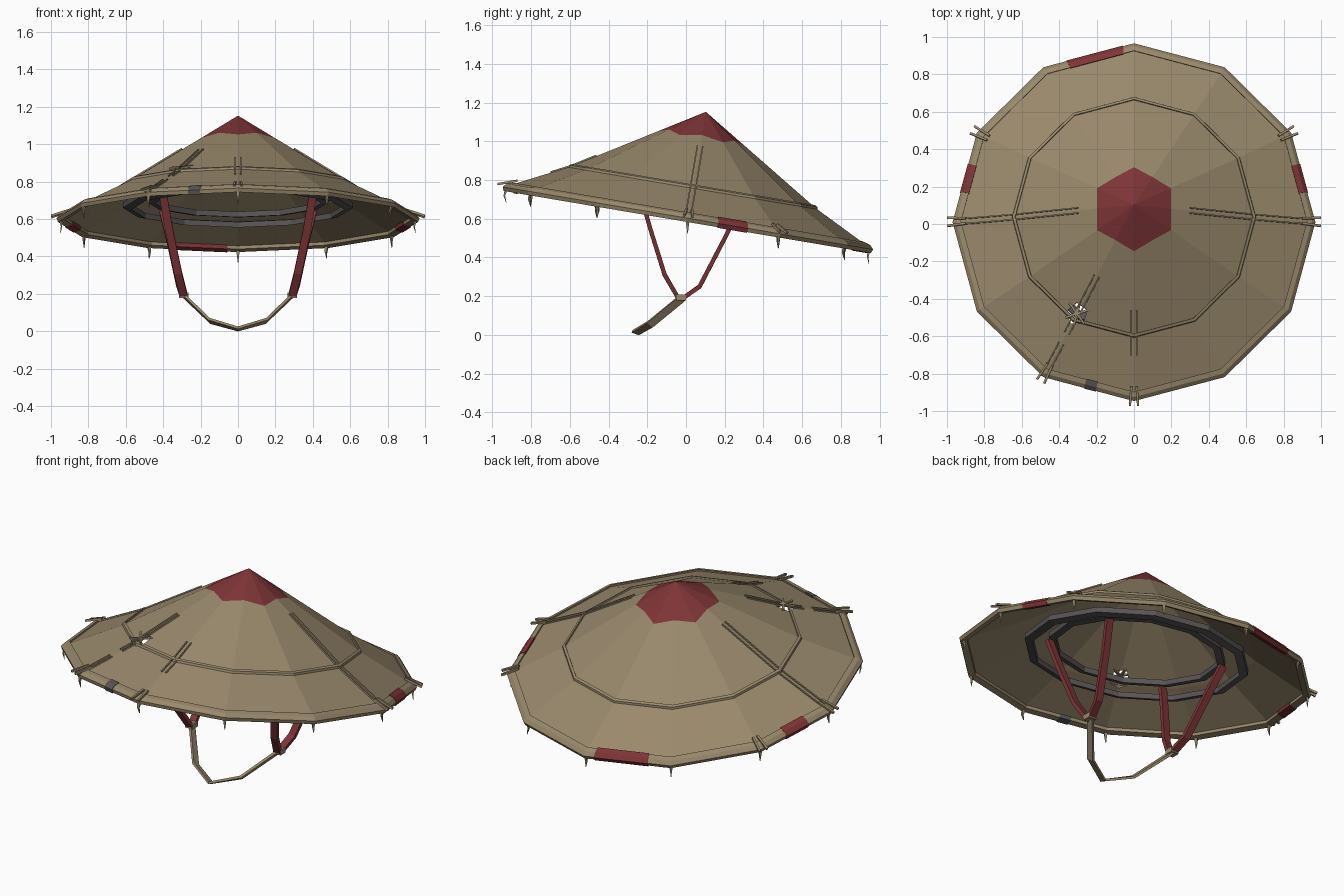
import bpy, bmesh, math, random
from mathutils import Matrix, Vector

random.seed(4)
old = bpy.data.objects.get("Cube")
if old:
    bpy.data.objects.remove(old, do_unlink=True)


def material(name, rgb):
    m = bpy.data.materials.new(name)
    m.use_nodes = True
    m.diffuse_color = (*rgb, 1)
    bsdf = m.node_tree.nodes["Principled BSDF"]
    bsdf.inputs["Base Color"].default_value = (*rgb, 1)
    bsdf.inputs["Roughness"].default_value = 0.9
    return m


STRAW = material("straw tan", (0.32, 0.25, 0.15))
RED = material("dark red cloth", (0.21, 0.035, 0.038))
GREY = material("charcoal cloth", (0.10, 0.09, 0.09))

SIDES = 12
TILT = Matrix.Translation((0, 0.01, 0.605)) @ Matrix.Rotation(math.radians(-9.6), 4, 'X')
APEX, MID, RIM = (0, 0.555), (0.645, 0.158), (0.96, 0.0)


def finish(name, bm, mats, matrix=None):
    bmesh.ops.recalc_face_normals(bm, faces=bm.faces)
    me = bpy.data.meshes.new(name)
    bm.to_mesh(me)
    bm.free()
    for m in mats:
        me.materials.append(m)
    ob = bpy.data.objects.new(name, me)
    bpy.context.scene.collection.objects.link(ob)
    if matrix:
        ob.matrix_world = matrix
    return ob


def height(r):
    a, b = (APEX, MID) if r < MID[0] else (MID, RIM)
    return a[1] + (b[1] - a[1]) * (r - a[0]) / (b[0] - a[0])


def corner(k, r, h):
    # k counts hat corners clockwise from the back
    t = math.tau * k / SIDES
    return Vector((r * math.sin(t), r * math.cos(t), h))


def on_shell(k, r, lift=0.0):
    return corner(k, r, height(r) + lift)


def lathe(name, profile, mat):
    """Closed profile of (radius, height) swept round the hat."""
    bm = bmesh.new()
    rings = [[bm.verts.new(corner(k, r, h)) for r, h in profile] for k in range(SIDES)]
    n = len(profile)
    for k in range(SIDES):
        a, b = rings[k], rings[(k + 1) % SIDES]
        for i in range(n):
            j = (i + 1) % n
            bm.faces.new((a[i], a[j], b[j], b[i]))
    return finish(name, bm, [mat], TILT)


def sweep(name, points, side, width, thick, mat, matrix=None, taper=1.0):
    """Flat ribbon along points, its width lying along side."""
    bm = bmesh.new()
    pts = [Vector(p) for p in points]
    rows = []
    for i, p in enumerate(pts):
        tan = (pts[min(i + 1, len(pts) - 1)] - pts[max(i - 1, 0)]).normalized()
        w = Vector(side)
        w = (w - tan * w.dot(tan)).normalized()
        t = tan.cross(w)
        s = 0.5 * (1 + (taper - 1) * i / (len(pts) - 1))
        rows.append([bm.verts.new(p + w * width * s * u + t * thick * s * v)
                     for u, v in ((-1, -1), (1, -1), (1, 1), (-1, 1))])
    for a, b in zip(rows, rows[1:]):
        for i in range(4):
            j = (i + 1) % 4
            bm.faces.new((a[i], a[j], b[j], b[i]))
    bm.faces.new(rows[0])
    bm.faces.new(rows[-1])
    return finish(name, bm, [mat], matrix)


# Shell: faceted cone with a hexagonal red cap and a thin wall
def shell_row(bm, radius, drop, hexagon=False):
    row = []
    for k in range(SIDES):
        r = radius * (math.cos(math.pi / 6) if hexagon and k % 2 else 1)
        row.append(bm.verts.new(on_shell(k, r, -drop)))
    return row


bm = bmesh.new()
top = bm.verts.new((0, 0, APEX[1]))
under = bm.verts.new((0, 0, APEX[1] - 0.014))
rows = [shell_row(bm, 0.228, 0, True), shell_row(bm, MID[0], 0), shell_row(bm, RIM[0], 0),
        shell_row(bm, RIM[0], 0.012), shell_row(bm, MID[0], 0.012)]
for k in range(SIDES):
    n = (k + 1) % SIDES
    bm.faces.new((top, rows[0][k], rows[0][n])).material_index = 1
    bm.faces.new((under, rows[-1][k], rows[-1][n]))
    for a, b in zip(rows, rows[1:]):
        bm.faces.new((a[k], b[k], b[n], a[n]))
shell = finish("hat_shell", bm, [STRAW, RED], TILT)

# Torn hole through the shell
bm = bmesh.new()
bmesh.ops.create_cone(bm, cap_ends=True, segments=5, radius1=0.058, radius2=0.058, depth=0.3)
cutter = finish("hole_cutter", bm, [], TILT @ Matrix.Translation(on_shell(7, 0.61)))
cutter.hide_render = True
mod = shell.modifiers.new("hole", 'BOOLEAN')
mod.operation, mod.solver, mod.object = 'DIFFERENCE', 'EXACT', cutter
bpy.context.view_layer.update()
cut = bpy.data.meshes.new_from_object(shell.evaluated_get(bpy.context.evaluated_depsgraph_get()))
shell.modifiers.clear()
shell.data = cut
bpy.data.objects.remove(cutter, do_unlink=True)

# Rim, middle hoop and the two head bands inside
rim_profile = [(0.962, -0.022), (0.97, -0.002), (0.952, 0.018), (0.925, 0.028), (0.925, -0.012)]
lathe("rim_binding", rim_profile, STRAW)
lathe("middle_hoop", [(0.632, 0.158), (0.636, 0.174), (0.65, 0.167), (0.654, 0.145)], STRAW)
lathe("outer_head_band", [(0.57, 0.045), (0.615, 0.055), (0.615, 0.085), (0.57, 0.075)], GREY)
lathe("inner_head_band", [(0.445, 0.08), (0.485, 0.085), (0.485, 0.115), (0.445, 0.11)], GREY)


# Cloth wraps hugging stretches of the rim
def rim_wrap(name, k, start, end, mat):
    bm = bmesh.new()
    cr = sum(r for r, _ in rim_profile) / len(rim_profile)
    ch = sum(h for _, h in rim_profile) / len(rim_profile)
    ends = []
    for f in (start, end):
        ends.append([bm.verts.new(corner(k, cr + (r - cr) * 1.15, ch + (h - ch) * 1.15).lerp(
            corner(k + 1, cr + (r - cr) * 1.15, ch + (h - ch) * 1.15), f)) for r, h in rim_profile])
    a, b = ends
    for i in range(len(a)):
        j = (i + 1) % len(a)
        bm.faces.new((a[i], a[j], b[j], b[i]))
    bm.faces.new(a)
    bm.faces.new(b)
    finish(name, bm, [mat], TILT)


rim_wrap("back_wrap", 11, 0.26, 0.88, RED)
rim_wrap("left_wrap", 2, 0.35, 0.67, RED)
rim_wrap("right_wrap", 9, 0.33, 0.65, RED)
rim_wrap("front_wrap", 6, 0.42, 0.55, GREY)

# Loose straws hanging below each rim corner
for k in range(SIDES):
    p = TILT @ corner(k, 0.95, -0.01)
    out = corner(k, 1, 0)
    sway = out * random.uniform(-0.012, 0.012)
    sweep(f"hanging_straw_{k}", [p, p + sway + Vector((0, 0, -0.035)), p + Vector((0, 0, -0.07))],
          out.cross(Vector((0, 0, 1))), 0.02, 0.014, STRAW, taper=0.15)

# Straw ends tied across some rim corners
for k in (2, 3, 6, 7, 9, 10):
    across = corner(k + 3, 1, 0)
    for s in (-1, 1):
        a = on_shell(k, 0.9, 0.012) + across * 0.014 * s
        b = corner(k, 0.998, 0.008) + across * 0.022 * s
        sweep(f"rim_straw_{k}_{s}", [a, b], across, 0.012, 0.012, STRAW, TILT)

# Pairs of raised straws running down the ridges
for k, r0, r1 in ((3, 0.3, 0.95), (9, 0.3, 0.95), (6, 0.52, 0.74), (7, 0.4, 0.72), (7, 0.78, 0.97)):
    across = corner(k + 3, 1, 0)
    for s in (-1, 1):
        stops = [r0, max(r0, min(r1, MID[0])), r1] if r0 < MID[0] < r1 else [r0, r1]
        pts = [on_shell(k, r, 0.004) + across * 0.014 * s for r in stops]
        sweep(f"ridge_straw_{k}_{s}", pts, across, 0.007, 0.008, STRAW, TILT)

# Frayed straws crossing the hole
for i, turn in enumerate((0.3, 1.3, 2.2)):
    c = on_shell(7, 0.61, 0.006)
    d = Vector((math.cos(turn), math.sin(turn), 0.15)) * 0.065
    sweep(f"frayed_straw_{i}", [c - d, c + d * 1.1], (0, 0, 1), 0.01, 0.012, STRAW, TILT)

# Red side straps and their knots
for label, s in (("left", 1), ("right", -1)):
    front = [(0.40, -0.235, 0.725), (0.37, -0.185, 0.55), (0.32, -0.11, 0.31), (0.29, -0.04, 0.19)]
    rear = [(0.40, 0.27, 0.64), (0.36, 0.19, 0.48), (0.31, 0.07, 0.25), (0.29, -0.015, 0.19)]
    for part, pts in (("front", front), ("rear", rear)):
        sweep(f"{label}_{part}_strap", [(x * s, y, z) for x, y, z in pts],
              (1, 0, 0), 0.042, 0.022, RED)
    sweep(f"{label}_strap_knot", [(0.29 * s, -0.025, 0.178), (0.29 * s, -0.025, 0.208)],
          (1, 0, 0), 0.05, 0.05, STRAW)

# Chin strap
chin = [(0.29, -0.02, 0.19), (0.15, -0.185, 0.055), (0, -0.26, 0.012)]
chin += [(-x, y, z) for x, y, z in reversed(chin[:-1])]
sweep("chin_strap", chin, (0, 1, -0.35), 0.04, 0.014, STRAW)
